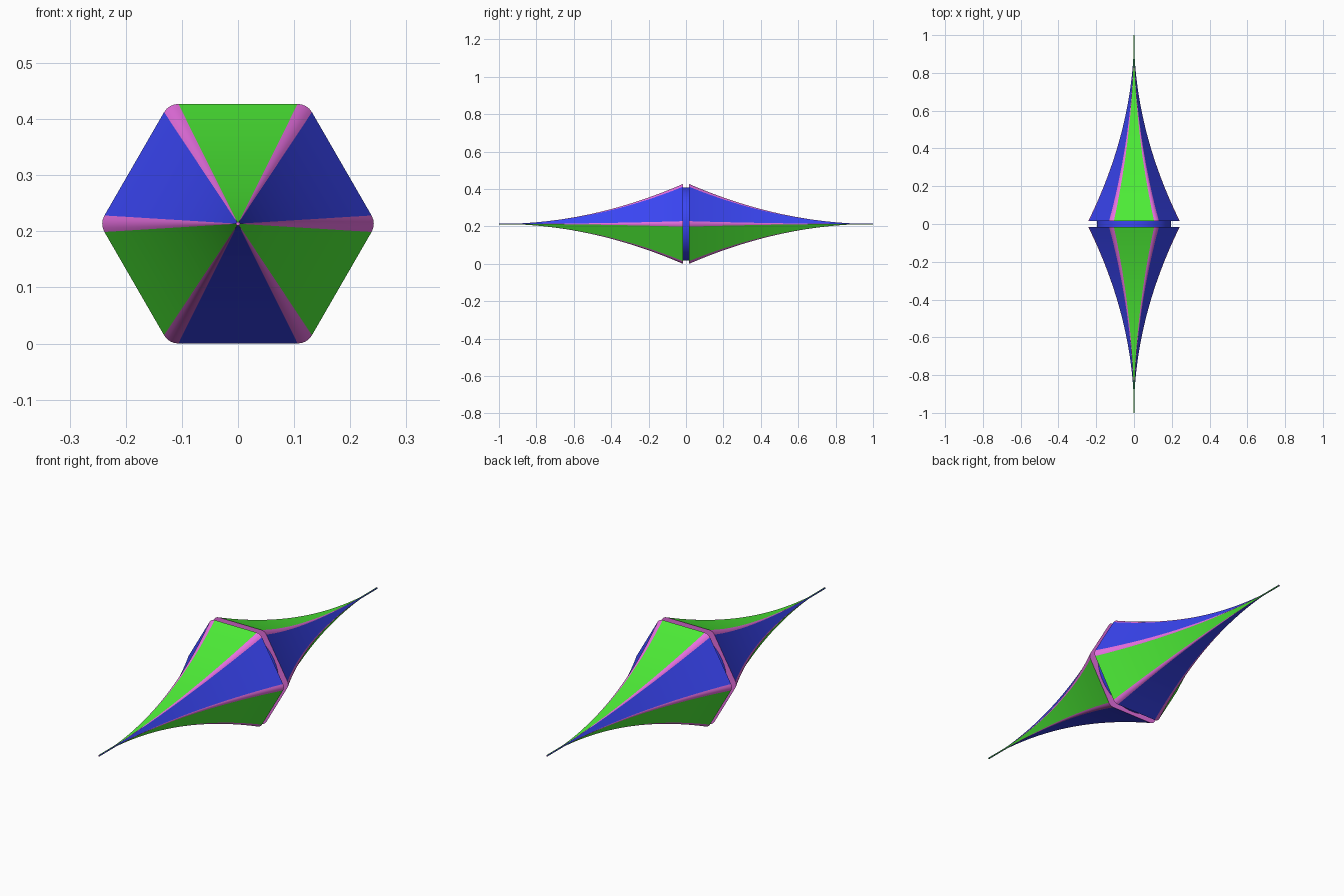
import bpy, bmesh
from math import sin, cos, tan, pi, radians

if "Cube" in bpy.data.objects:
    bpy.data.objects.remove(bpy.data.objects["Cube"])

APOTHEM = 0.2135          # centre to flat of the hexagon
CORNER = 0.017            # length trimmed off each side at a rounded corner
GAP = 0.016               # half the slot between both spikes
RINGS, SEG = 40, 4


def material(name, rgb):
    m = bpy.data.materials.new(name)
    m.diffuse_color = (*rgb, 1)
    m.use_nodes = True
    m.node_tree.nodes["Principled BSDF"].inputs["Base Color"].default_value = m.diffuse_color
    return m


green = material("green", (0.075, 0.85, 0.038))
blue = material("blue", (0.042, 0.06, 0.90))
pink = material("pink", (0.80, 0.16, 0.75))


def hexagon():
    """Rounded hexagon outline, corner 0 points to +x."""
    fillet = CORNER / tan(radians(30))
    reach = (APOTHEM - fillet) / cos(radians(30))
    pts = []
    for c in range(6):
        a = c * pi / 3
        for s in range(SEG + 1):
            b = a + radians(-30 + 60 * s / SEG)
            pts.append((reach * cos(a) + fillet * cos(b),
                        reach * sin(a) + fillet * sin(b)))
    return pts


def spike(name, side):
    """Hexagonal spike with parabolic taper, ending in a thin needle."""
    bm = bmesh.new()
    outline = hexagon()
    n = len(outline)
    rings = []
    for i in range(RINGS + 1):
        t = i / RINGS
        scale = max((1 - t) ** 2, 0.015)
        y = side * (GAP + (1 - GAP) * t)
        rings.append([bm.verts.new((x * scale, y, APOTHEM + z * scale))
                      for x, z in outline])
    for a, b in zip(rings, rings[1:]):
        for j in range(n):
            k = (j + 1) % n
            f = bm.faces.new((a[j], a[k], b[k], b[j]))
            f.smooth = True
            # wide panels alternate blue and green, corners are pink
            flat = j % (SEG + 1) == SEG
            f.material_index = (j // (SEG + 1) + 1) % 2 if flat else 2
    for cap in (rings[0], rings[-1]):
        f = bm.faces.new(cap)
        f.material_index = 2
        for e in f.edges:
            e.smooth = False
    for e in bm.edges:
        if len({f.material_index for f in e.link_faces}) > 1:
            e.smooth = False
    bmesh.ops.recalc_face_normals(bm, faces=bm.faces)
    me = bpy.data.meshes.new(name)
    bm.to_mesh(me)
    bm.free()
    for m in (green, blue, pink):
        me.materials.append(m)
    ob = bpy.data.objects.new(name, me)
    bpy.context.collection.objects.link(ob)


# Two mirrored spikes
spike("front_spike", -1)
spike("back_spike", 1)

# Round core joining the spikes
bpy.ops.mesh.primitive_cylinder_add(vertices=64, radius=0.195, depth=2 * GAP,
                                    location=(0, 0, APOTHEM),
                                    rotation=(pi / 2, 0, 0))
core = bpy.context.object
core.name = "core_disc"
core.data.materials.append(blue)
bpy.ops.object.shade_smooth_by_angle(angle=radians(30))
